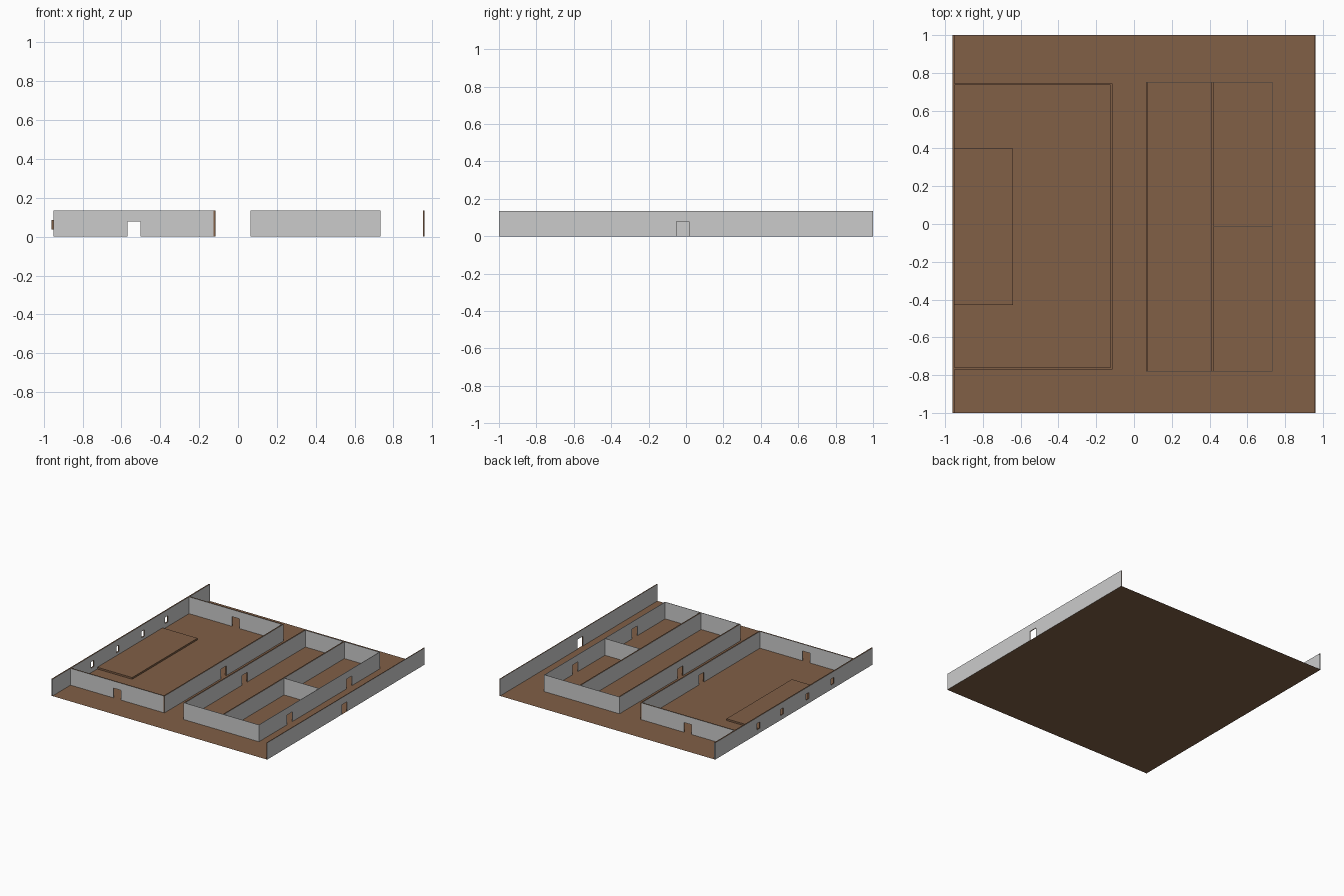
import bpy, bmesh

if "Cube" in bpy.data.objects:
    bpy.data.objects.remove(bpy.data.objects["Cube"])

H = 0.135          # wall height
DOOR = 0.078       # door height
DW = 0.034         # half door width


def material(name, rgb):
    m = bpy.data.materials.new(name)
    m.diffuse_color = (*rgb, 1)
    m.use_nodes = True
    m.node_tree.nodes["Principled BSDF"].inputs["Base Color"].default_value = m.diffuse_color
    return m


GREY = material("wall_grey", (0.6, 0.6, 0.6))
BROWN = material("floor_brown", (0.22, 0.115, 0.062))


def finish(name, bm, mats):
    bmesh.ops.remove_doubles(bm, verts=bm.verts, dist=1e-5)
    bmesh.ops.recalc_face_normals(bm, faces=bm.faces)
    bmesh.ops.dissolve_limit(bm, angle_limit=0.01, verts=bm.verts,
                             edges=bm.edges, delimit={'MATERIAL'})
    me = bpy.data.meshes.new(name)
    bm.to_mesh(me)
    bm.free()
    for m in mats:
        me.materials.append(m)
    ob = bpy.data.objects.new(name, me)
    bpy.context.collection.objects.link(ob)
    return ob


def wall(name, axis, a, b, t0, t1, openings=(), edge=1, ends=True):
    """Upright wall along x or y from a to b, between t0 and t1 across.
    openings: (u0, u1, z0, z1). Sides are grey, tops and jambs use slot edge."""
    us = sorted({a, b, *(v for o in openings for v in o[:2])})
    zs = sorted({0, H, *(v for o in openings for v in o[2:])})
    bm = bmesh.new()

    def face(pts, mat):
        vs = [bm.verts.new((u, t, z) if axis == 'x' else (t, u, z)) for u, t, z in pts]
        bm.faces.new(vs).material_index = mat

    def solid(i, j):
        if not (0 <= i < len(us) - 1 and 0 <= j < len(zs) - 1):
            return False
        u, z = (us[i] + us[i + 1]) / 2, (zs[j] + zs[j + 1]) / 2
        return not any(o[0] < u < o[1] and o[2] < z < o[3] for o in openings)

    for i in range(len(us) - 1):
        for j in range(len(zs) - 1):
            if not solid(i, j):
                continue
            u0, u1, z0, z1 = us[i], us[i + 1], zs[j], zs[j + 1]
            for t in (t0, t1):
                face([(u0, t, z0), (u1, t, z0), (u1, t, z1), (u0, t, z1)], 0)
            for di, u in ((-1, u0), (1, u1)):
                at_end = u in (a, b)
                if not solid(i + di, j) and (ends or not at_end):
                    face([(u, t0, z0), (u, t1, z0), (u, t1, z1), (u, t0, z1)],
                         0 if at_end and not edge else edge)
            for dj, z in ((-1, z0), (1, z1)):
                if z > 0 and not solid(i, j + dj):
                    face([(u0, t0, z), (u1, t0, z), (u1, t1, z), (u0, t1, z)], edge)
    return finish(name, bm, [GREY, BROWN])


def door(c):
    return (c - DW, c + DW, 0, DOOR)


# Floor sheet
bm = bmesh.new()
bm.faces.new([bm.verts.new(p) for p in
              ((-0.96, -1, 0), (0.96, -1, 0), (0.96, 1, 0), (-0.96, 1, 0))])
finish("floor", bm, [BROWN])

# Low platform against the left wall
bm = bmesh.new()
bmesh.ops.create_cube(bm, size=1)
for v in bm.verts:
    v.co = (-0.64 if v.co.x > 0 else -0.95,
            0.40 if v.co.y > 0 else -0.43,
            0.014 if v.co.z > 0 else 0)
bmesh.ops.delete(bm, geom=[f for f in bm.faces if f.normal.z < -0.5], context='FACES')
finish("platform", bm, [BROWN])

# Outer side walls: windows on the left, one door on the right
windows = [(c - 0.018, c + 0.018, 0.036, 0.086) for c in (-0.49, -0.17, 0.15, 0.45)]
wall("left_outer_wall", 'y', -1, 1, -0.96, -0.95, windows, ends=False)
wall("right_outer_wall", 'y', -1, 1, 0.953, 0.96, [door(-0.018)])

# Large hall: doors in all three free walls
for name, y in (("hall_front_wall", -0.77), ("hall_back_wall", 0.735)):
    wall(name, 'x', -0.95, -0.125, y, y + 0.009, [door(-0.535)])
wall("hall_right_wall", 'y', -0.77, 0.744, -0.125, -0.115, [door(-0.018)])

# Room block: thick inner walls, thin outer shell
wall("block_left_wall", 'y', -0.779, 0.75, 0.064, 0.074, [door(-0.018)])
wall("block_partition", 'y', -0.779, 0.75, 0.411, 0.421)
wall("block_right_wall", 'y', -0.779, 0.75, 0.730, 0.734,
     [door(-0.39), door(0.365)], edge=0)
for name, y in (("block_front_wall", -0.782), ("block_back_wall", 0.75)):
    wall(name, 'x', 0.064, 0.734, y, y + 0.003, edge=0)
wall("room_divider", 'x', 0.421, 0.730, -0.016, -0.013, edge=0)
